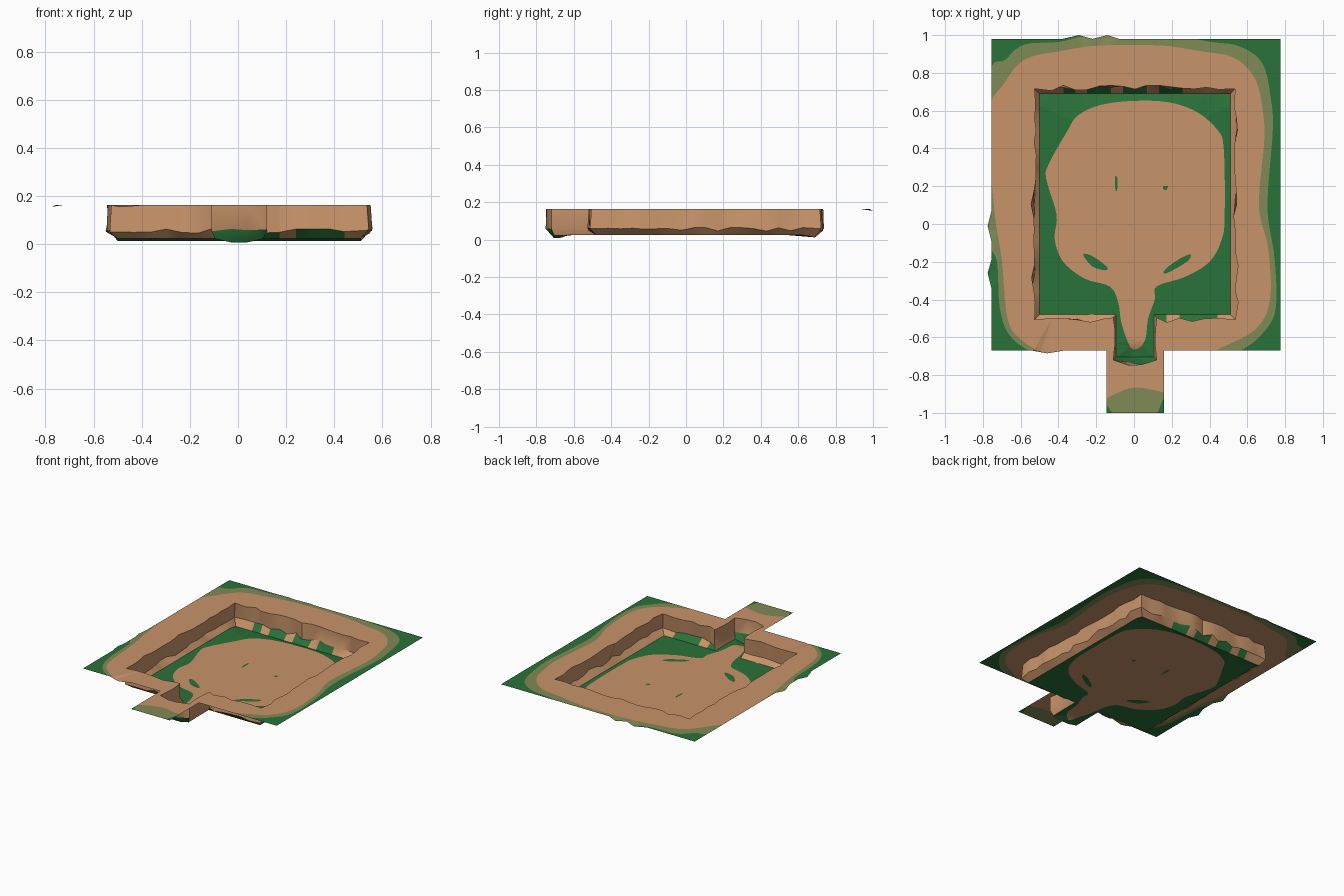
import bpy, random
from mathutils import Vector
from mathutils.geometry import delaunay_2d_cdt

if "Cube" in bpy.data.objects:
    bpy.data.objects.remove(bpy.data.objects["Cube"])

random.seed(4)
RIM_Z = 0.163


def material(name, rgb):
    m = bpy.data.materials.new(name)
    m.diffuse_color = (*rgb, 1)
    m.use_nodes = True
    m.node_tree.nodes["Principled BSDF"].inputs["Base Color"].default_value = m.diffuse_color
    return m


MATS = [material("sand", (0.578, 0.296, 0.144)),
        material("grass_green", (0.023, 0.171, 0.041)),
        material("olive_edge", (0.216, 0.254, 0.093))]
SAND, GREEN, OLIVE = range(3)


def make(name, verts, faces, mats, smooth=False):
    me = bpy.data.meshes.new(name)
    me.from_pydata([tuple(v) for v in verts], [], faces)
    for m in MATS:
        me.materials.append(m)
    for p, i in zip(me.polygons, mats):
        p.material_index = i
    ob = bpy.data.objects.new(name, me)
    bpy.context.collection.objects.link(ob)
    if smooth:
        bpy.ops.object.select_all(action='DESELECT')
        ob.select_set(True)
        bpy.context.view_layer.objects.active = ob
        bpy.ops.object.shade_smooth_by_angle(angle=0.6)
    return ob


def curve(pts, n=5):
    """Closed Catmull-Rom curve through the points."""
    out, k = [], len(pts)
    for i in range(k):
        a, b, c, d = (Vector(pts[(i + j) % k]) for j in (-1, 0, 1, 2))
        for s in range(n):
            t = s / n
            out.append(0.5 * (2 * b + (c - a) * t + (2 * a - 5 * b + 4 * c - d) * t * t
                              + (3 * b - a - 3 * c + d) * t ** 3))
    return out


def inside(p, poly):
    hit = False
    for a, b in zip(poly, poly[1:] + poly[:1]):
        if (a[1] > p[1]) != (b[1] > p[1]) and \
                p[0] < a[0] + (p[1] - a[1]) * (b[0] - a[0]) / (b[1] - a[1]):
            hit = not hit
    return hit


def sheet(name, loops, colour, height):
    """Triangulated sheet cut along all loops; colour(p) returns None for gaps."""
    pts, edges = [], []
    for loop in loops:
        s, n = len(pts), len(loop)
        pts += [Vector(p) for p in loop]
        edges += [(s + i, s + (i + 1) % n) for i in range(n)]
    vs, _, fs, *_ = delaunay_2d_cdt(pts, edges, [], 0, 1e-5)
    faces, mats = [], []
    for f in fs:
        c = sum((vs[i] for i in f), Vector((0, 0))) / len(f)
        m = colour(c)
        if m is not None:
            faces.append(list(f))
            mats.append(m)
    make(name, [(v.x, v.y, height(v.x, v.y)) for v in vs], faces, mats)


def floor_z(x, y):
    z = 0.024
    if y < -0.62:
        z -= 0.024 * min(1, (-y - 0.62) / 0.08) * max(0, 1 - abs(x - 0.005) / 0.11)
    if y > 0.66:
        z -= 0.012 * min(1, (y - 0.66) / 0.03)
    return z


# Pit outline, counter-clockwise, with the narrow entrance at the front
corners = [Vector(c) for c in [(-0.5, -0.48), (-0.095, -0.48), (-0.095, -0.705), (0.105, -0.705),
                               (0.105, -0.48), (0.51, -0.48), (0.51, 0.69), (-0.5, 0.69)]]
base, mid, top = [], [], []
nc = len(corners)
for i, a in enumerate(corners):
    b, prev = corners[(i + 1) % nc], corners[i - 1]
    d, e = (b - a).normalized(), (a - prev).normalized()
    nd, ne = Vector((d.y, -d.x)), Vector((e.y, -e.x))
    steps = max(2, round((b - a).length / 0.065))
    narrow = 0.25 if i in (1, 3) else 1
    for s in range(steps):
        p = a.lerp(b, s / steps)
        if s == 0:
            m = nd + ne
            wm, wt = 0.033, 0.026
            if i in (1, 2, 3, 4):
                wm, wt = 0.015, 0.015
        else:
            m = nd
            wm = random.uniform(0.022, 0.05) * narrow
            wt = random.uniform(0.015, 0.045) * narrow
        base.append(p)
        mid.append(p + m * wm)
        top.append(p + m * wt)

# Pit walls: two rows of faces, with green patches low on some walls
N = len(base)
verts = [(p.x, p.y, floor_z(p.x, p.y)) for p in base]
verts += [(p.x, p.y, random.uniform(0.045, 0.065)) for p in mid]
verts += [(p.x, p.y, RIM_Z) for p in top]
faces, mats = [], []
for i in range(N):
    j = (i + 1) % N
    c = (base[i] + base[j]) / 2
    low = SAND
    if c.y < -0.7 or (c.y > 0.68 and -0.38 < c.x < 0.35 and i % 3) \
            or (-0.5 < c.y < -0.47 and c.x > 0.13 and i % 4 > 0):
        low = GREEN
    faces += [(j, i, N + i, N + j), (N + j, N + i, 2 * N + i, 2 * N + j)]
    mats += [low, SAND]
make("pit_walls", verts, faces, mats, smooth=True)

# Pit floor: worn sand patch on grass
worn = curve([(-.45, .32), (-.465, .24), (-.41, .05), (-.42, -.08), (-.375, -.2), (-.26, -.29),
              (-.13, -.33), (-.085, -.41), (-.065, -.53), (-.02, -.65), (.02, -.66), (.06, -.61),
              (.075, -.5), (.11, -.4), (.12, -.33), (.27, -.28), (.4, -.2), (.465, -.08),
              (.48, .05), (.475, .4), (.44, .5), (.32, .6), (.14, .65), (-.13, .64),
              (-.29, .58), (-.36, .48)])
tufts = [curve(t, 3) for t in (
    [(-.27, -.16), (-.22, -.17), (-.145, -.225), (-.15, -.245), (-.22, -.225)],
    [(.3, -.16), (.24, -.185), (.165, -.24), (.17, -.262), (.28, -.2)],
    [(-.1, .25), (-.087, .24), (-.09, .175), (-.1, .19)],
    [(.155, .2), (.18, .2), (.17, .18), (.155, .185)])]


def floor_colour(p):
    if not inside(p, base):
        return None
    if inside(p, worn) and not any(inside(p, t) for t in tufts):
        return SAND
    return GREEN


sheet("pit_floor", [base, worn] + tufts, floor_colour, floor_z)

# Rim around the pit, with the entrance tab at the front and a ragged border
border = [(-.755, -.67), (-.54, -.67), (-.46, -.685), (-.37, -.67), (-.145, -.67), (-.145, -1),
          (.16, -1), (.16, -.67), (.775, -.67), (.775, .98), (-.08, .98), (-.14, 1), (-.22, .98),
          (-.29, 1), (-.38, .98), (-.755, .98), (-.755, .07), (-.775, -.01), (-.755, -.09),
          (-.755, -.19), (-.775, -.26), (-.755, -.34)]
sand_edge = curve([(-.77, .58), (-.69, .74), (-.58, .87), (-.39, .915), (-.18, .945), (.14, .945),
                   (.35, .915), (.53, .88), (.64, .77), (.68, .61), (.69, .45), (.665, .19),
                   (.665, .05), (.71, -.13), (.72, -.4), (.64, -.56), (.43, -.67), (.25, -.76),
                   (.25, -.9), (0, -.865), (-.2, -.93), (-.22, -.74), (-.46, -.69), (-.6, -.61),
                   (-.67, -.5), (-.7, -.19), (-.74, .08)])
olive_edge = curve([(-.77, .76), (-.68, .87), (-.58, .95), (-.39, .965), (-.18, 1.01), (.19, 1.0),
                    (.4, .965), (.56, .94), (.68, .85), (.725, .66), (.735, .5), (.71, .19),
                    (.71, .03), (.745, -.19), (.75, -.45), (.68, -.58), (.56, -.67), (.3, -.76),
                    (.25, -.85), (.16, -.92), (.1, -1.02), (-.08, -1.02), (-.15, -.95),
                    (-.25, -.8), (-.5, -.7), (-.65, -.6), (-.71, -.45), (-.725, -.2),
                    (-.77, -.03)])


def rim_colour(p):
    if inside(p, top) or not inside(p, border):
        return None
    if inside(p, sand_edge):
        return SAND
    return OLIVE if inside(p, olive_edge) else GREEN


def rim_z(x, y):
    ragged = x < -0.76 or y > 0.985 or (y < -0.675 and x < -0.2)
    return RIM_Z - 0.008 if ragged else RIM_Z


sheet("rim", [border, top, sand_edge, olive_edge], rim_colour, rim_z)
